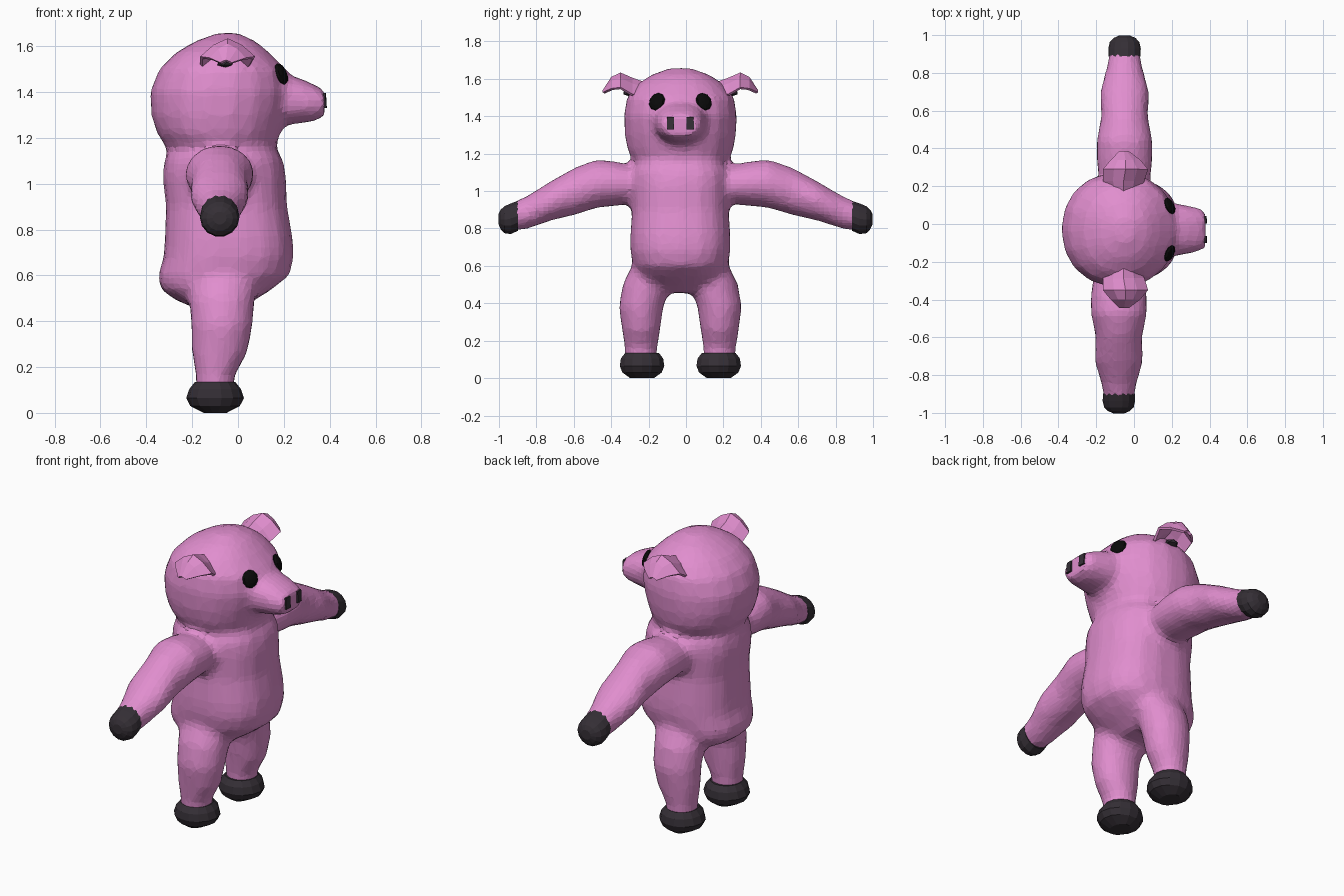
import bpy, bmesh, math
from mathutils import Vector, Matrix

if "Cube" in bpy.data.objects:
    bpy.data.objects.remove(bpy.data.objects["Cube"])

CY = -0.03  # mid plane of the figure


def mat(name, c):
    m = bpy.data.materials.new(name)
    m.diffuse_color = (*c, 1)
    m.use_nodes = True
    m.node_tree.nodes["Principled BSDF"].inputs["Base Color"].default_value = m.diffuse_color
    return m


PINK = mat("pink skin", (0.75, 0.27, 0.62))
DARK = mat("dark hoof", (0.035, 0.028, 0.036))
BLACK = mat("black eye", (0.003, 0.003, 0.003))


def make(name, bm, m):
    bmesh.ops.recalc_face_normals(bm, faces=bm.faces)
    me = bpy.data.meshes.new(name)
    bm.to_mesh(me)
    bm.free()
    me.materials.append(m)
    ob = bpy.data.objects.new(name, me)
    bpy.context.collection.objects.link(ob)
    return ob


def loft(bm, axis, sections, n=18, p=2.0):
    """Sections are (position on axis, centre a, centre b, radius a, radius b)."""
    rings = []
    for t, a, b, ra, rb in sections:
        ring = []
        for i in range(n):
            w = 2 * math.pi * i / n
            c, s = math.cos(w), math.sin(w)
            u = a + ra * math.copysign(abs(c) ** (2 / p), c)
            v = b + rb * math.copysign(abs(s) ** (2 / p), s)
            co = {"x": (t, u, v), "y": (u, t, v), "z": (u, v, t)}[axis]
            ring.append(bm.verts.new(co))
        rings.append(ring)
    for r, q in zip(rings, rings[1:]):
        for i in range(n):
            j = (i + 1) % n
            bm.faces.new((r[i], r[j], q[j], q[i]))
    bm.faces.new(rings[0])
    bm.faces.new(rings[-1])


def z_sections(rows):
    # rows: z, x min, x max, half width in y
    return [(z, (a + b) / 2, CY, (b - a) / 2, w) for z, a, b, w in rows]


def add_part(bm, axis, sections, p=2.0):
    part = bmesh.new()
    loft(part, axis, sections, p=p)
    bmesh.ops.recalc_face_normals(part, faces=part.faces)
    me = bpy.data.meshes.new("part")
    part.to_mesh(me)
    part.free()
    bm.from_mesh(me)
    bpy.data.meshes.remove(me)


# side: sign, arm stretch, arm x centre
SIDES = ((1, 1.025, -0.05), (-1, 0.97, -0.08))


def arm(sign, stretch, cx, rows):
    return [(CY + sign * d * stretch, cx, z, rx, rz) for d, z, rx, rz in rows]


def leg(sign, rows):
    return [(z, cx, CY + sign * d, rx, ry) for z, cx, d, rx, ry in rows]


# Skin: torso, head, snout, arms and legs fused into one faceted surface
bm = bmesh.new()
add_part(bm, "z", z_sections([
    (0.455, -0.18, 0.02, 0.12), (0.49, -0.27, 0.07, 0.19), (0.54, -0.34, 0.15, 0.235),
    (0.60, -0.35, 0.225, 0.255), (0.68, -0.325, 0.245, 0.27), (0.76, -0.32, 0.24, 0.27),
    (0.90, -0.315, 0.215, 0.26), (1.04, -0.33, 0.21, 0.265), (1.11, -0.32, 0.195, 0.265),
    (1.18, -0.28, 0.15, 0.22)]), p=2.5)
add_part(bm, "z", z_sections([
    (1.10, -0.27, 0.14, 0.21), (1.16, -0.315, 0.165, 0.255), (1.22, -0.355, 0.185, 0.285),
    (1.30, -0.38, 0.21, 0.30), (1.40, -0.385, 0.23, 0.305), (1.50, -0.345, 0.21, 0.29),
    (1.57, -0.275, 0.14, 0.235), (1.62, -0.19, 0.08, 0.16), (1.657, -0.09, 0.0, 0.06)]), p=2.15)
add_part(bm, "x", [
    (0.08, CY, 1.365, 0.15, 0.11), (0.22, CY, 1.365, 0.14, 0.108), (0.28, CY, 1.36, 0.13, 0.097),
    (0.34, CY, 1.352, 0.118, 0.078), (0.378, CY, 1.35, 0.10, 0.058)], p=2.3)
for sign, stretch, cx in SIDES:
    add_part(bm, "y", arm(sign, stretch, cx, [
        (0.12, 1.03, 0.12, 0.09), (0.27, 1.035, 0.14, 0.105), (0.36, 1.04, 0.15, 0.12),
        (0.46, 1.04, 0.15, 0.13), (0.58, 1.0, 0.125, 0.128), (0.72, 0.945, 0.13, 0.105),
        (0.84, 0.888, 0.095, 0.09), (0.94, 0.857, 0.078, 0.075)]))
    add_part(bm, "z", leg(sign, [
        (0.62, -0.06, 0.14, 0.15, 0.11), (0.50, -0.07, 0.18, 0.145, 0.13),
        (0.38, -0.07, 0.21, 0.135, 0.12), (0.26, -0.08, 0.21, 0.122, 0.103),
        (0.16, -0.10, 0.21, 0.085, 0.088), (0.08, -0.10, 0.21, 0.085, 0.088)]))
body = make("body_skin", bm, PINK)

mod = body.modifiers.new("fuse", "REMESH")
mod.mode = "VOXEL"
mod.voxel_size = 0.025
mod = body.modifiers.new("soften", "SMOOTH")
mod.factor = 0.5
mod.iterations = 4
mod = body.modifiers.new("facet", "DECIMATE")
mod.ratio = 0.4
dg = bpy.context.evaluated_depsgraph_get()
fused = bpy.data.meshes.new_from_object(body.evaluated_get(dg))
body.modifiers.clear()
body.data = fused
fused.materials.clear()
fused.materials.append(PINK)
for f in fused.polygons:
    f.use_smooth = False
    f.material_index = 0
bpy.context.view_layer.update()

# Hooves on hands and feet
for sign, stretch, cx in SIDES:
    tag = "left" if sign > 0 else "right"
    bm = bmesh.new()
    loft(bm, "y", arm(sign, stretch, cx, [
        (0.895, 0.868, 0.084, 0.082), (0.935, 0.852, 0.086, 0.084), (0.97, 0.847, 0.078, 0.074),
        (0.99, 0.848, 0.058, 0.054), (1.002, 0.85, 0.03, 0.028)]), n=14)
    make("hand_hoof_" + tag, bm, DARK)
    bm = bmesh.new()
    loft(bm, "z", leg(sign, [
        (0.135, -0.10, 0.205, 0.088, 0.092), (0.105, -0.10, 0.205, 0.112, 0.116),
        (0.065, -0.10, 0.205, 0.126, 0.122), (0.03, -0.10, 0.205, 0.108, 0.108),
        (0.0, -0.10, 0.205, 0.05, 0.065)]), n=14)
    make("foot_hoof_" + tag, bm, DARK)

# Ears: arched flaps that rise, then fold down to a tip
for sign, _, _ in SIDES:
    tag = "left" if sign > 0 else "right"
    bm = bmesh.new()
    rows = []
    for d, top, edge, x0, x1 in ((0.19, 1.575, 1.50, -0.13, 0.02), (0.26, 1.60, 1.515, -0.16, 0.05),
                                 (0.32, 1.627, 1.55, -0.16, 0.07), (0.365, 1.605, 1.545, -0.12, 0.03),
                                 (0.41, 1.535, 1.525, -0.075, -0.03)):
        m = (x0 + x1) / 2
        pts = ((x0, edge), ((x0 + m) / 2, edge * 0.35 + top * 0.65), (m, top),
               ((x1 + m) / 2, edge * 0.35 + top * 0.65), (x1, edge))
        rows.append([bm.verts.new((x, CY + sign * d, z)) for x, z in pts])
    for r, q in zip(rows, rows[1:]):
        for i in range(4):
            bm.faces.new((r[i], r[i + 1], q[i + 1], q[i]))
    ear = make("ear_" + tag, bm, PINK)
    sol = ear.modifiers.new("thickness", "SOLIDIFY")
    sol.thickness = 0.014
    sol.offset = 0
    # dark hollow under the ear
    bm = bmesh.new()
    bmesh.ops.create_icosphere(bm, subdivisions=1, radius=1, matrix=Matrix.Translation(
        (-0.055, CY + sign * 0.275, 1.525)) @ Matrix.Diagonal((0.04, 0.035, 0.018, 1)))
    make("ear_hollow_" + tag, bm, DARK)


def on_face(y, z):
    # spot on the front of the face, with its outward direction
    hit, loc, nor, _ = body.ray_cast(Vector((2, y, z)), Vector((-1, 0, 0)))
    if not hit:
        loc, nor = Vector((0.2, y, z)), Vector((1, 0, 0))
    return loc, nor


# Eyes and nostrils
for sign, _, _ in SIDES:
    tag = "left" if sign > 0 else "right"
    loc, _ = on_face(CY + sign * 0.125, 1.478)
    nor = Vector((0.82, sign * 0.4, 0.35)).normalized()
    bm = bmesh.new()
    bmesh.ops.create_uvsphere(bm, u_segments=10, v_segments=6, radius=1,
                              matrix=Matrix.Translation(loc) @ nor.to_track_quat("Z", "Y").to_matrix().to_4x4()
                              @ Matrix.Diagonal((0.047, 0.05, 0.02, 1)))
    make("eye_" + tag, bm, BLACK)
    loc, nor = on_face(CY + sign * 0.052, 1.362)
    bm = bmesh.new()
    bmesh.ops.create_cube(bm, size=1, matrix=Matrix.Translation(loc + nor * 0.002)
                          @ nor.to_track_quat("X", "Z").to_matrix().to_4x4()
                          @ Matrix.Diagonal((0.0095, 0.038, 0.065, 1)))
    make("nostril_" + tag, bm, DARK)
